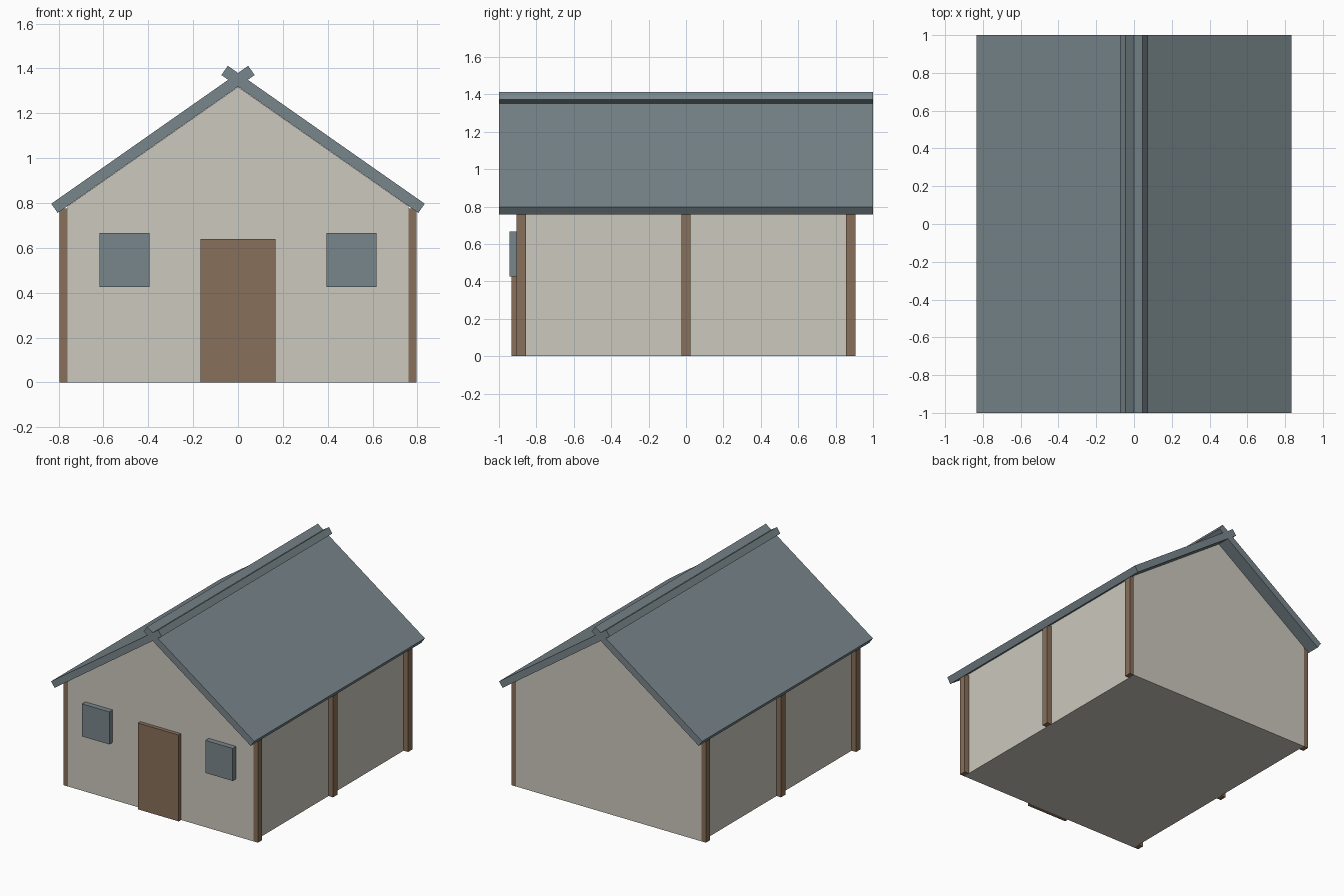
import bpy, bmesh, math

if "Cube" in bpy.data.objects:
    bpy.data.objects.remove(bpy.data.objects["Cube"])


def material(name, rgb):
    m = bpy.data.materials.new(name)
    m.diffuse_color = (*rgb, 1)
    m.use_nodes = True
    m.node_tree.nodes["Principled BSDF"].inputs["Base Color"].default_value = m.diffuse_color
    return m


PLASTER = material("plaster", (0.60, 0.58, 0.51))
WOOD = material("wood", (0.25, 0.16, 0.10))
SLATE = material("slate", (0.19, 0.24, 0.26))


def prism(name, profile, y0, y1, mat):
    """Extrude an x-z outline from y0 to y1."""
    bm = bmesh.new()
    face = bm.faces.new([bm.verts.new((x, y0, z)) for x, z in profile])
    new = bmesh.ops.extrude_face_region(bm, geom=[face])["geom"]
    bmesh.ops.translate(bm, vec=(0, y1 - y0, 0),
                        verts=[v for v in new if isinstance(v, bmesh.types.BMVert)])
    bmesh.ops.recalc_face_normals(bm, faces=bm.faces)
    mesh = bpy.data.meshes.new(name)
    bm.to_mesh(mesh)
    bm.free()
    mesh.materials.append(mat)
    ob = bpy.data.objects.new(name, mesh)
    bpy.context.collection.objects.link(ob)
    return ob


def box(name, x0, x1, y0, y1, z0, z1, mat):
    return prism(name, [(x0, z0), (x1, z0), (x1, z1), (x0, z1)], y0, y1, mat)


PITCH = math.radians(35)
FRONT = -0.905

# House body with gable ends
prism("walls", [(-0.76, 0), (0.76, 0), (0.76, 0.786), (0, 1.318), (-0.76, 0.786)],
      FRONT, -FRONT, PLASTER)

# Front door
box("door", -0.167, 0.167, FRONT - 0.028, FRONT, 0, 0.64, WOOD)

for side, s in (("left", -1), ("right", 1)):
    # Roof slab, running past the ridge so the two slabs cross
    dx, dz = -s * math.cos(PITCH), math.sin(PITCH)   # up the slope
    nx, nz = s * math.sin(PITCH), math.cos(PITCH)    # out of the roof
    ex, ez = s * 0.804, 0.756                        # lower eave corner
    length, thick = 1.072, 0.05
    corners = [(0, 0), (length, 0), (length, thick), (0, thick)]
    prism(f"{side}_roof", [(ex + a * dx + b * nx, ez + a * dz + b * nz) for a, b in corners],
          -1, 1, SLATE)

    # Window
    xs = sorted((s * 0.394, s * 0.618))
    box(f"{side}_window", *xs, FRONT - 0.04, FRONT, 0.425, 0.666, SLATE)

    # Timber posts against the side wall
    xs = sorted((s * 0.76, s * 0.797))
    for where, y in (("front", -0.88), ("middle", 0), ("back", 0.88)):
        box(f"{side}_{where}_post", *xs, y - 0.025, y + 0.025, 0, 0.775, WOOD)
